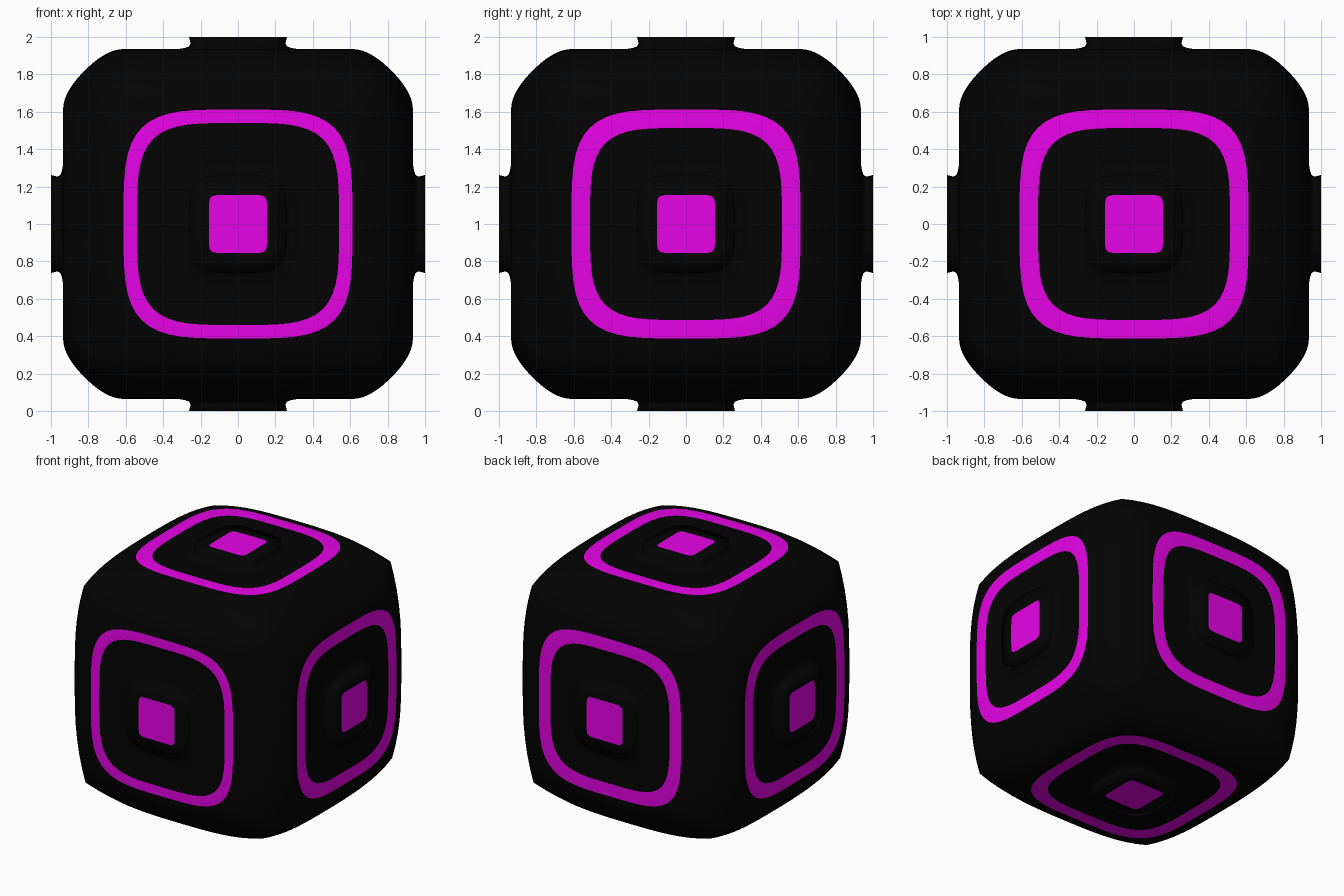
import bpy, bmesh
from mathutils import Vector

default = bpy.data.objects.get("Cube")
if default:
    bpy.data.objects.remove(default, do_unlink=True)


def material(name, color):
    m = bpy.data.materials.new(name)
    m.use_nodes = True
    m.diffuse_color = color
    bsdf = m.node_tree.nodes["Principled BSDF"]
    bsdf.inputs["Base Color"].default_value = color
    return m


BLACK = material("black", (0.001, 0.001, 0.001, 1))
MAGENTA = material("magenta", (0.8, 0.001, 0.8, 1))
SIDES = {"front": (0, -1, 0), "back": (0, 1, 0), "left": (1, 0, 0),
         "right": (-1, 0, 0), "top": (0, 0, 1), "bottom": (0, 0, -1)}
FACE, EDGE, CORNER = 0.935, 0.82, 0.772
STEPS = 16
BANDS = 10
CENTRE = Vector((0, 0, 1))

# Points around a unit square, counter-clockwise
SQUARE = [(-1 + 2 * k / STEPS, -1) for k in range(STEPS)]
SQUARE += [(-v, u) for u, v in SQUARE]
SQUARE += [(-u, -v) for u, v in SQUARE]


def rounded(half, z, power=4):
    """Rounded square loop of the given half width and height."""
    loop = []
    for u, v in SQUARE:
        f = half / (abs(u) ** power + abs(v) ** power) ** (1 / power)
        loop.append(Vector((u * f, v * f, z)))
    return loop


def shoulder(t):
    """Loop between the ring (t = 0) and the shared cube edge (t = 1)."""
    loop = []
    for start, (u, v) in zip(rounded(0.612, FACE), SQUARE):
        w = min(abs(u), abs(v))
        reach = EDGE - (EDGE - CORNER) * w ** 3
        end = Vector([c * (reach if abs(c) == 1 else CORNER) for c in (u, v, 1)])
        # Control point: full bulge mid-side, flatter towards the corners
        bend = start.lerp(end, 0.45 + 0.14 * w * w)
        bend.z = FACE + (end.z - FACE) * 0.27 * w * w
        loop.append(start.lerp(bend, t).lerp(bend.lerp(end, t), t))
    return loop


def loft(bm, loops, colors, normal):
    """Bridge loops from the inside out; the first loop is capped."""
    turn = Vector(normal).to_track_quat("Z", "Y")
    rows = [[bm.verts.new(turn @ p + CENTRE) for p in loop] for loop in loops]
    bm.faces.new(rows[0]).material_index = colors[0]
    n = len(SQUARE)
    for a, b, color in zip(rows, rows[1:], colors[1:]):
        for i in range(n):
            j = (i + 1) % n
            bm.faces.new((a[i], b[i], b[j], a[j])).material_index = color


def finish(bm, name):
    bmesh.ops.remove_doubles(bm, verts=bm.verts, dist=0.0005)
    mesh = bpy.data.meshes.new(name)
    bm.to_mesh(mesh)
    bm.free()
    mesh.materials.append(BLACK)
    mesh.materials.append(MAGENTA)
    obj = bpy.data.objects.new(name, mesh)
    bpy.context.collection.objects.link(obj)
    bpy.ops.object.select_all(action="DESELECT")
    obj.select_set(True)
    bpy.context.view_layer.objects.active = obj
    bpy.ops.object.shade_smooth_by_angle(angle=2)


# Body with a coloured ring on each side (the front ring is thinner)
body = bmesh.new()
for side, normal in SIDES.items():
    inner = 0.54 if side == "front" else 0.513
    loops = [rounded(h, FACE) for h in (0.2, 0.4, inner)]
    loops += [shoulder(k / BANDS) for k in range(BANDS + 1)]
    loft(body, loops, [0, 0, 0, 1] + [0] * BANDS, normal)
bmesh.ops.recalc_face_normals(body, faces=body.faces)
finish(body, "body")

# Raised hub on each side: coloured square, flat top, wall, flared foot
HUB = [(0.155, 1, 10), (0.262, 1, 4), (0.253, 0.965, 4), (0.262, 0.95, 4),
       (0.285, 0.941, 4), (0.33, 0.934, 4)]
for side, normal in SIDES.items():
    hub = bmesh.new()
    loft(hub, [rounded(*row) for row in HUB], [1] + [0] * 5, normal)
    finish(hub, side + "_hub")
